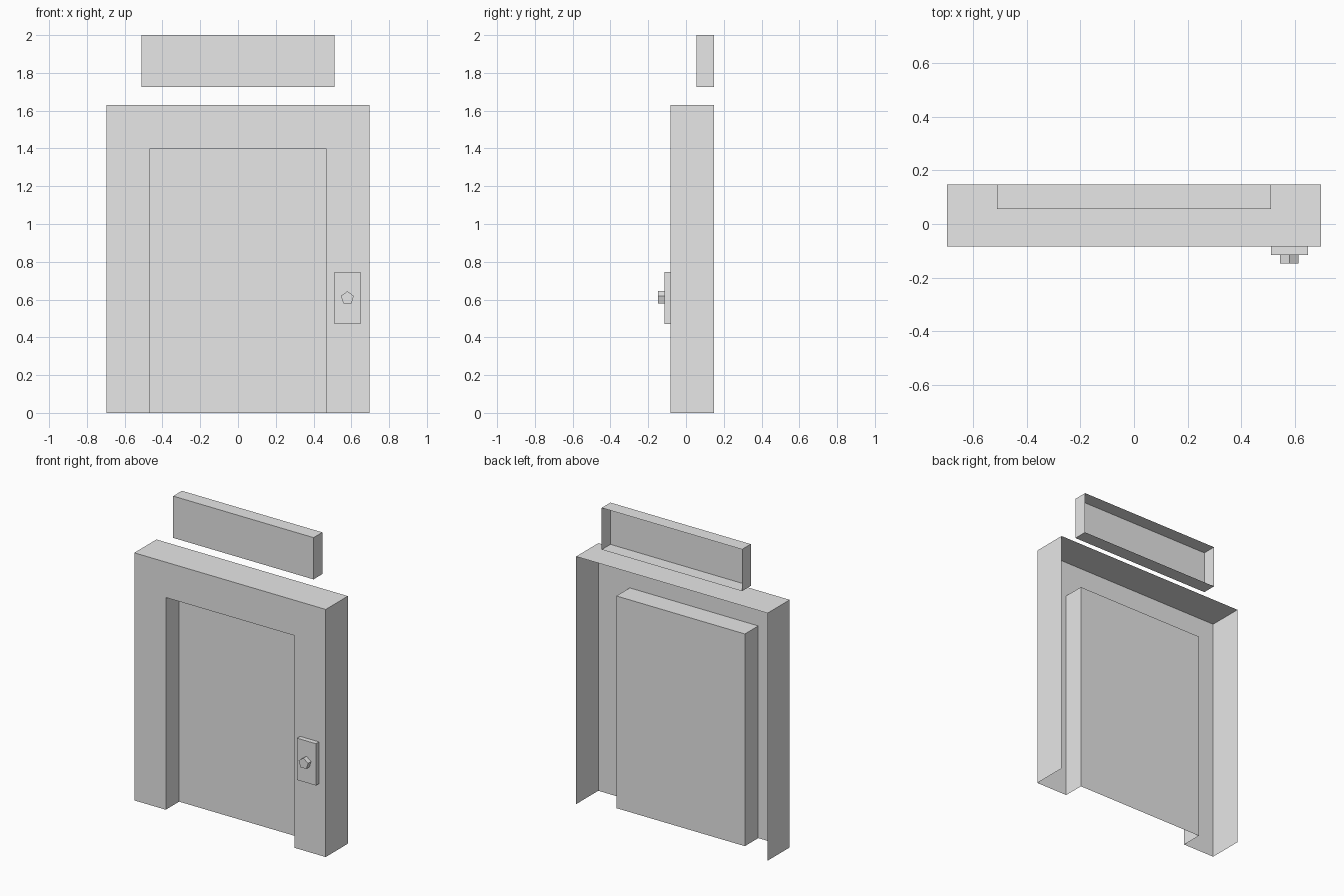
import bpy
import bmesh
import math
from mathutils import Vector

cube = bpy.data.objects.get("Cube")
if cube:
    bpy.data.objects.remove(cube, do_unlink=True)

grey = bpy.data.materials.new("light_grey")
grey.use_nodes = True
GREY = (0.8, 0.8, 0.8, 1)
grey.diffuse_color = GREY
grey.node_tree.nodes["Principled BSDF"].inputs["Base Color"].default_value = GREY


def finish(name, bm):
    mesh = bpy.data.meshes.new(name)
    bm.to_mesh(mesh)
    bm.free()
    mesh.materials.append(grey)
    obj = bpy.data.objects.new(name, mesh)
    bpy.context.collection.objects.link(obj)
    return obj


def shell(name, outline, front, back, open_edges=(), cap_front=True, cap_back=False):
    """Sweep an (x, z) outline, anticlockwise from the front, along y."""
    bm = bmesh.new()
    a = [bm.verts.new((x, front, z)) for x, z in outline]
    b = [bm.verts.new((x, back, z)) for x, z in outline]
    n = len(outline)
    for i in range(n):
        if i not in open_edges:
            j = (i + 1) % n
            bm.faces.new((a[j], a[i], b[i], b[j]))
    if cap_front:
        bm.faces.new(a)
    if cap_back:
        bm.faces.new(b[::-1])
    bmesh.ops.delete(bm, geom=[v for v in bm.verts if not v.link_faces], context='VERTS')
    return finish(name, bm)


def rect(x0, x1, z0, z1):
    return [(x0, z0), (x1, z0), (x1, z1), (x0, z1)]


FRONT, BACK, DOOR_Y = -0.083, 0.147, 0.056
W, H = 0.697, 1.63        # frame half width and height
DW, DH = 0.468, 1.397     # doorway half width and height

# Door frame: U-shaped front, sides and top, open behind and below
shell("door_frame",
      [(-W, 0), (-DW, 0), (-DW, DH), (DW, DH), (DW, 0), (W, 0), (W, H), (-W, H)],
      FRONT, BACK, open_edges=(0, 1, 2, 3, 4))

# Recessed doorway: reveals and door panel, open below
shell("door_recess", rect(-DW, DW, 0, DH), FRONT, DOOR_Y,
      open_edges=(0,), cap_front=False, cap_back=True)

# Sign box above the door, open behind
shell("sign_box", rect(-0.511, 0.511, 1.725, 2.0), DOOR_Y, BACK)

# Call panel and its five-sided button
PLATE_Y = -0.115
shell("call_panel", rect(0.51, 0.648, 0.47, 0.745), FRONT + PLATE_Y - FRONT, FRONT)
centre = Vector((0.579, 0.608))
pentagon = [centre + 0.036 * Vector((math.cos(t), math.sin(t)))
            for t in (math.pi / 2 + i * math.tau / 5 for i in range(5))]
shell("call_button", pentagon, -BACK, PLATE_Y)
